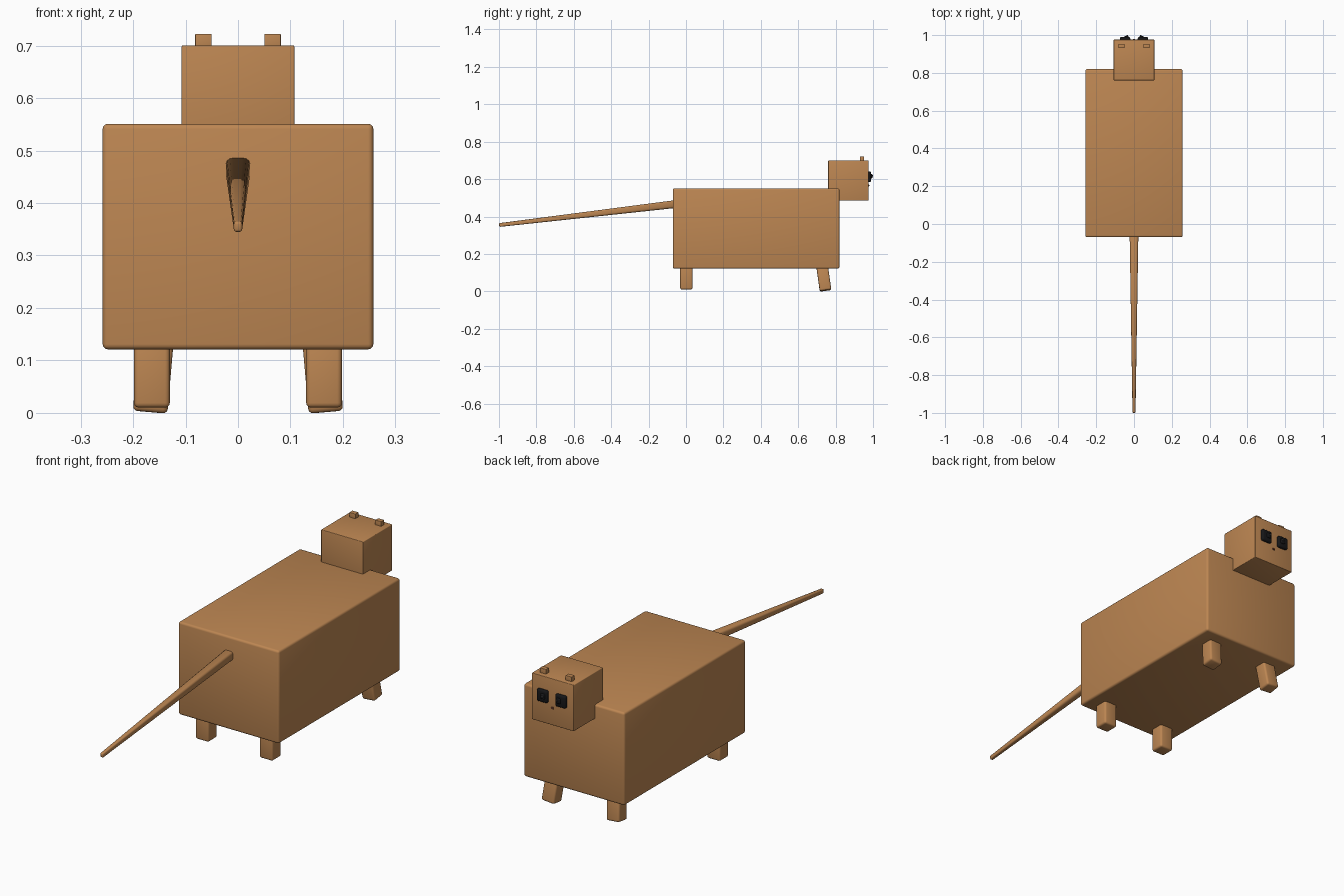
import bpy, bmesh
from math import radians
from mathutils import Matrix, Vector

cube = bpy.data.objects.get("Cube")
if cube:
    bpy.data.objects.remove(cube)


def material(name, rgb):
    m = bpy.data.materials.new(name)
    m.use_nodes = True
    m.diffuse_color = (*rgb, 1)
    node = next(n for n in m.node_tree.nodes if n.type == 'BSDF_PRINCIPLED')
    node.inputs["Base Color"].default_value = (*rgb, 1)
    return m


FUR = material("tan fur", (0.51, 0.24, 0.085))
BLACK = material("eye black", (0.008, 0.008, 0.009))
GLINT = material("eye grey", (0.05, 0.05, 0.055))
NOSE = material("nose brown", (0.16, 0.05, 0.025))


def block(name, centre, size, mat, bevel=0.0, tilt=(0, 0), taper=1.0):
    """Rounded box; taper scales its +y end, tilt turns it about x then y."""
    bm = bmesh.new()
    bmesh.ops.create_cube(bm, size=1)
    for v in bm.verts:
        k = taper if v.co.y > 0 else 1
        v.co = Vector((v.co.x * size[0] * k, v.co.y * size[1], v.co.z * size[2] * k))
    if bevel:
        bmesh.ops.bevel(bm, geom=bm.edges[:], offset=bevel, segments=3,
                        profile=0.5, affect='EDGES', clamp_overlap=True)
    turn = Matrix.Rotation(radians(tilt[1]), 4, 'Y') @ Matrix.Rotation(radians(tilt[0]), 4, 'X')
    bm.transform(Matrix.Translation(centre) @ turn)
    mesh = bpy.data.meshes.new(name)
    bm.to_mesh(mesh)
    bm.free()
    mesh.materials.append(mat)
    ob = bpy.data.objects.new(name, mesh)
    bpy.context.collection.objects.link(ob)
    bpy.ops.object.select_all(action='DESELECT')
    bpy.context.view_layer.objects.active = ob
    ob.select_set(True)
    bpy.ops.object.shade_smooth_by_angle(angle=radians(40))
    return ob


# Body and head
block("body", (0, 0.375, 0.336), (0.516, 0.89, 0.43), FUR, 0.01)
block("head", (0, 0.868, 0.593), (0.215, 0.215, 0.215), FUR, 0.003)

# Tail, thick at the body and thin at the tip
block("tail", (0, -0.525, 0.411), (0.016, 0.955, 0.02), FUR, 0.005, (6.8, 0), 1.0)
tail = bpy.data.objects["tail"]
for v in tail.data.vertices:
    t = (v.co.y + 1) / 0.95
    axis = 0.355 + 0.113 * t
    v.co.x *= 1 + 1.9 * t
    v.co.z = axis + (v.co.z - axis) * (1 + 1.1 * t)

# Paired parts
for side, s in (("right", -1), ("left", 1)):
    block(f"{side}_back_leg", (s * 0.164, 0.002, 0.08), (0.068, 0.066, 0.14), FUR, 0.009)
    block(f"{side}_front_leg", (s * 0.161, 0.736, 0.076), (0.066, 0.062, 0.145), FUR, 0.009,
          (8, -s * 5))
    block(f"{side}_ear", (s * 0.066, 0.942, 0.708), (0.031, 0.022, 0.028), FUR, 0.001)
    block(f"{side}_eye", (s * 0.047, 0.98, 0.613), (0.055, 0.02, 0.057), BLACK, 0.008)
    block(f"{side}_pupil", (s * 0.04, 0.99, 0.615), (0.022, 0.012, 0.024), BLACK, 0.004)
    block(f"{side}_eye_glint", (s * 0.036, 0.995, 0.618), (0.008, 0.01, 0.008), GLINT, 0.002)

block("nose", (0, 0.976, 0.566), (0.011, 0.008, 0.009), NOSE, 0.002)
